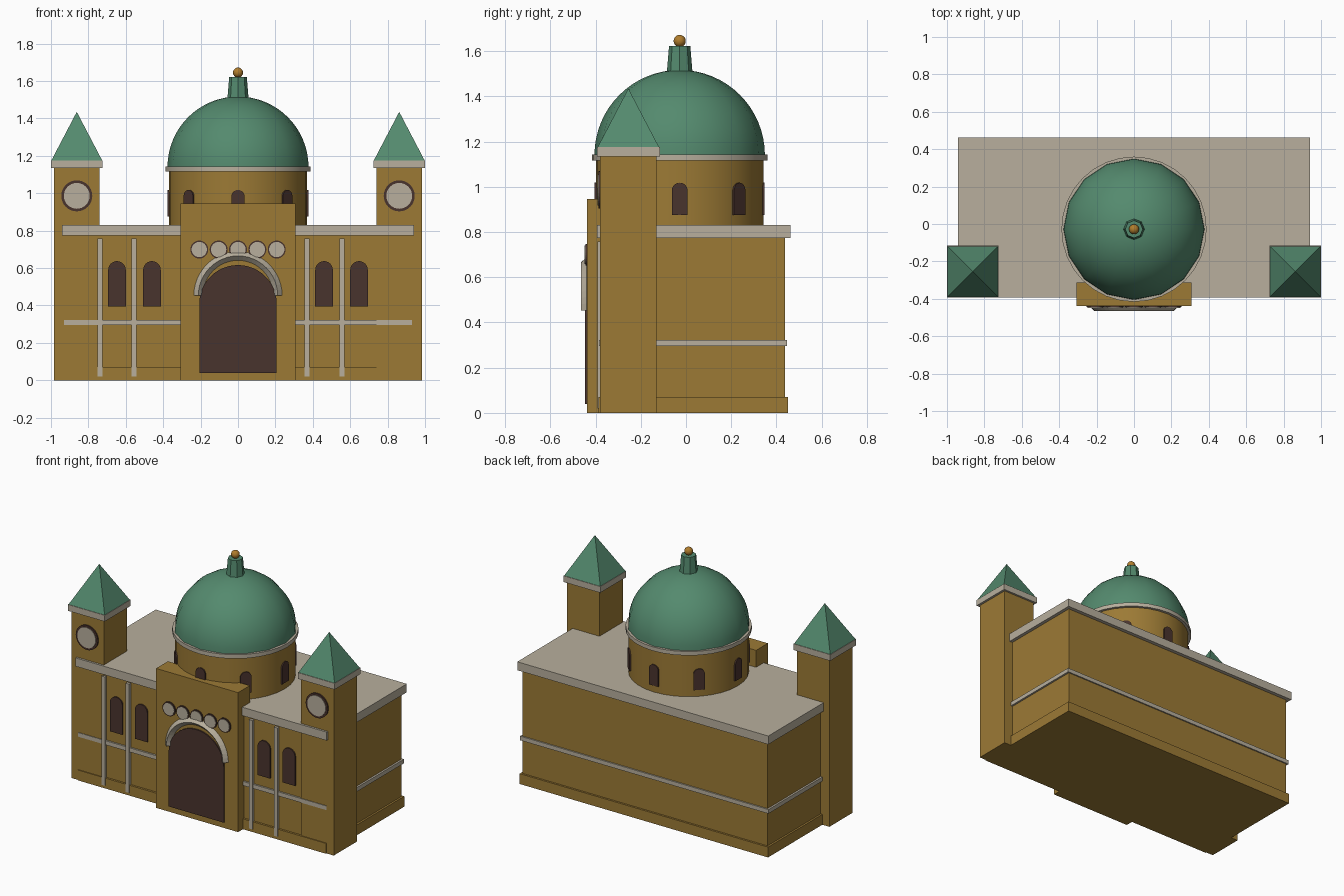
import bpy, bmesh, math
from mathutils import Matrix, Vector

if "Cube" in bpy.data.objects:
    bpy.data.objects.remove(bpy.data.objects["Cube"])


def material(name, r, g, b):
    lin = [((c / 255 + 0.055) / 1.055) ** 2.4 for c in (r, g, b)]
    m = bpy.data.materials.new(name)
    m.diffuse_color = (*lin, 1)
    m.use_nodes = True
    m.node_tree.nodes["Principled BSDF"].inputs["Base Color"].default_value = m.diffuse_color
    return m


WALL = material("ochre wall", 156, 122, 53)
TRIM = material("pale stone trim", 184, 175, 157)
GREEN = material("green copper", 84, 138, 110)
DARK = material("dark brown opening", 73, 51, 45)
GOLD = material("gold", 176, 125, 45)


def finish(name, bm, mat, smooth=False):
    bmesh.ops.recalc_face_normals(bm, faces=bm.faces)
    me = bpy.data.meshes.new(name)
    bm.to_mesh(me)
    bm.free()
    me.materials.append(mat)
    ob = bpy.data.objects.new(name, me)
    bpy.context.collection.objects.link(ob)
    if smooth:
        bpy.ops.object.select_all(action='DESELECT')
        ob.select_set(True)
        bpy.context.view_layer.objects.active = ob
        bpy.ops.object.shade_smooth_by_angle(angle=math.radians(40))
    return ob


def box(name, x0, x1, y0, y1, z0, z1, mat):
    bm = bmesh.new()
    size = Matrix.Diagonal((x1 - x0, y1 - y0, z1 - z0, 1))
    mid = Matrix.Translation(((x0 + x1) / 2, (y0 + y1) / 2, (z0 + z1) / 2))
    bmesh.ops.create_cube(bm, size=1, matrix=mid @ size)
    return finish(name, bm, mat)


def plate(name, outline, y0, y1, mat, matrix=Matrix()):
    """Extrude an x-z outline from y0 to y1."""
    bm = bmesh.new()
    face = bm.faces.new([bm.verts.new((x, y0, z)) for x, z in outline])
    new = bmesh.ops.extrude_face_region(bm, geom=[face])["geom"]
    verts = [v for v in new if isinstance(v, bmesh.types.BMVert)]
    bmesh.ops.translate(bm, verts=verts, vec=(0, y1 - y0, 0))
    bm.transform(matrix)
    return finish(name, bm, mat)


def arch(x, half, z0, z1, n=16):
    """Round-headed opening outline."""
    spring = z1 - half
    top = [(x + half * math.cos(math.pi * i / n), spring + half * math.sin(math.pi * i / n))
           for i in range(n + 1)]
    return [(x - half, z0), (x + half, z0)] + top


def circle(x, z, r, n=32):
    return [(x + r * math.cos(math.tau * i / n), z + r * math.sin(math.tau * i / n))
            for i in range(n)]


def lathe(name, profile, n, centre, mat, smooth=False):
    """Spin an (r, z) profile round a vertical axis."""
    bm = bmesh.new()
    rings = []
    for r, z in profile:
        if r < 1e-5:
            rings.append([bm.verts.new((0, 0, z))] * n)
        else:
            rings.append([bm.verts.new((r * math.cos(math.tau * i / n),
                                        r * math.sin(math.tau * i / n), z)) for i in range(n)])
    for a, b in zip(rings, rings[1:]):
        for i in range(n):
            j = (i + 1) % n
            bm.faces.new(list(dict.fromkeys((a[i], a[j], b[j], b[i]))))
    bmesh.ops.translate(bm, verts=bm.verts, vec=centre)
    return finish(name, bm, mat, smooth)


# Main hall with plinth, string course and flat roof
box("hall", -0.918, 0.918, -0.372, 0.438, 0, 0.80, WALL)
box("plinth", -0.931, 0.931, -0.386, 0.451, 0, 0.07, WALL)
box("string_course", -0.931, 0.931, -0.384, 0.447, 0.295, 0.323, TRIM)
box("roof_slab", -0.941, 0.941, -0.394, 0.463, 0.773, 0.83, TRIM)

# Front pilaster strips (unevenly spaced) and windows
for x in (-0.738, -0.556, 0.369, 0.556):
    box("pilaster", x - 0.013, x + 0.013, -0.391, -0.36, 0.02, 0.757, TRIM)
for x in (-0.647, -0.46, 0.46, 0.647):
    plate("hall_window", arch(x, 0.047, 0.394, 0.637), -0.381, -0.372, DARK)

# Corner towers
TY = -0.255
for s in (-1, 1):
    cx = s * 0.862
    box("tower", cx - 0.122, cx + 0.122, TY - 0.125, TY + 0.125, 0, 1.14, WALL)
    box("tower_cornice", cx - 0.138, cx + 0.138, TY - 0.139, TY + 0.139, 1.134, 1.176, TRIM)
    bm = bmesh.new()
    bmesh.ops.create_cone(bm, cap_ends=True, segments=4, radius1=0.136 * math.sqrt(2), radius2=0,
                          depth=0.26, matrix=Matrix.Translation((cx, TY, 1.305))
                          @ Matrix.Rotation(math.pi / 4, 4, 'Z'))
    finish("tower_spire", bm, GREEN)
    plate("clock_rim", circle(cx, 0.986, 0.083), -0.388, -0.38, DARK)
    plate("clock_face", circle(cx, 0.986, 0.069), -0.391, -0.385, TRIM)

# Entrance block, door and row of round panels
box("entrance_block", -0.307, 0.307, -0.438, -0.312, 0, 0.945, WALL)
plate("door", arch(0, 0.207, 0.04, 0.616, 24), -0.447, -0.438, DARK)
for i in range(-2, 3):
    plate("panel_rim", circle(i * 0.1035, 0.699, 0.048), -0.445, -0.438, DARK)
    plate("panel_face", circle(i * 0.1035, 0.699, 0.041), -0.448, -0.441, TRIM)

# Door hood: half ring with a diamond section
bm = bmesh.new()
n = 24
rings = []
for i in range(n + 1):
    a = math.pi * i / n
    rings.append([bm.verts.new((r * math.cos(a), y, 0.453 + r * math.sin(a)))
                  for r, y in ((0.236, -0.44), (0.212, -0.465), (0.188, -0.44), (0.212, -0.415))])
for a, b in zip(rings, rings[1:]):
    for k in range(4):
        bm.faces.new((a[k], a[(k + 1) % 4], b[(k + 1) % 4], b[k]))
bm.faces.new(rings[0])
bm.faces.new(rings[-1])
finish("door_hood", bm, TRIM)

# Drum with eight windows
C = Vector((0, -0.028, 0))
lathe("drum", [(0, 0.80), (0.37, 0.80), (0.37, 1.13), (0, 1.13)], 32, C, WALL, True)
for i in range(8):
    turn = Matrix.Translation(C) @ Matrix.Rotation(i * math.pi / 4, 4, 'Z')
    plate("drum_window", arch(0, 0.035, 0.876, 1.018), -0.376, -0.36, DARK, turn)
lathe("drum_cornice", [(0, 1.117), (0.388, 1.117), (0.388, 1.144), (0, 1.144)], 32, C, TRIM, True)

# Dome, lantern and ball
R = 0.377
dome = [(0, 1.14)] + [(R * math.cos(i * math.pi / 32), 1.14 + R * math.sin(i * math.pi / 32))
                      for i in range(17)]
lathe("dome", dome, 16, C, GREEN, True)
lathe("lantern", [(0, 1.49), (0.058, 1.49), (0.047, 1.622), (0, 1.622)], 8, C, GREEN)
bm = bmesh.new()
bmesh.ops.create_uvsphere(bm, u_segments=16, v_segments=10, radius=0.027,
                          matrix=Matrix.Translation(C + Vector((0, 0, 1.645))))
finish("finial_ball", bm, GOLD, True)
